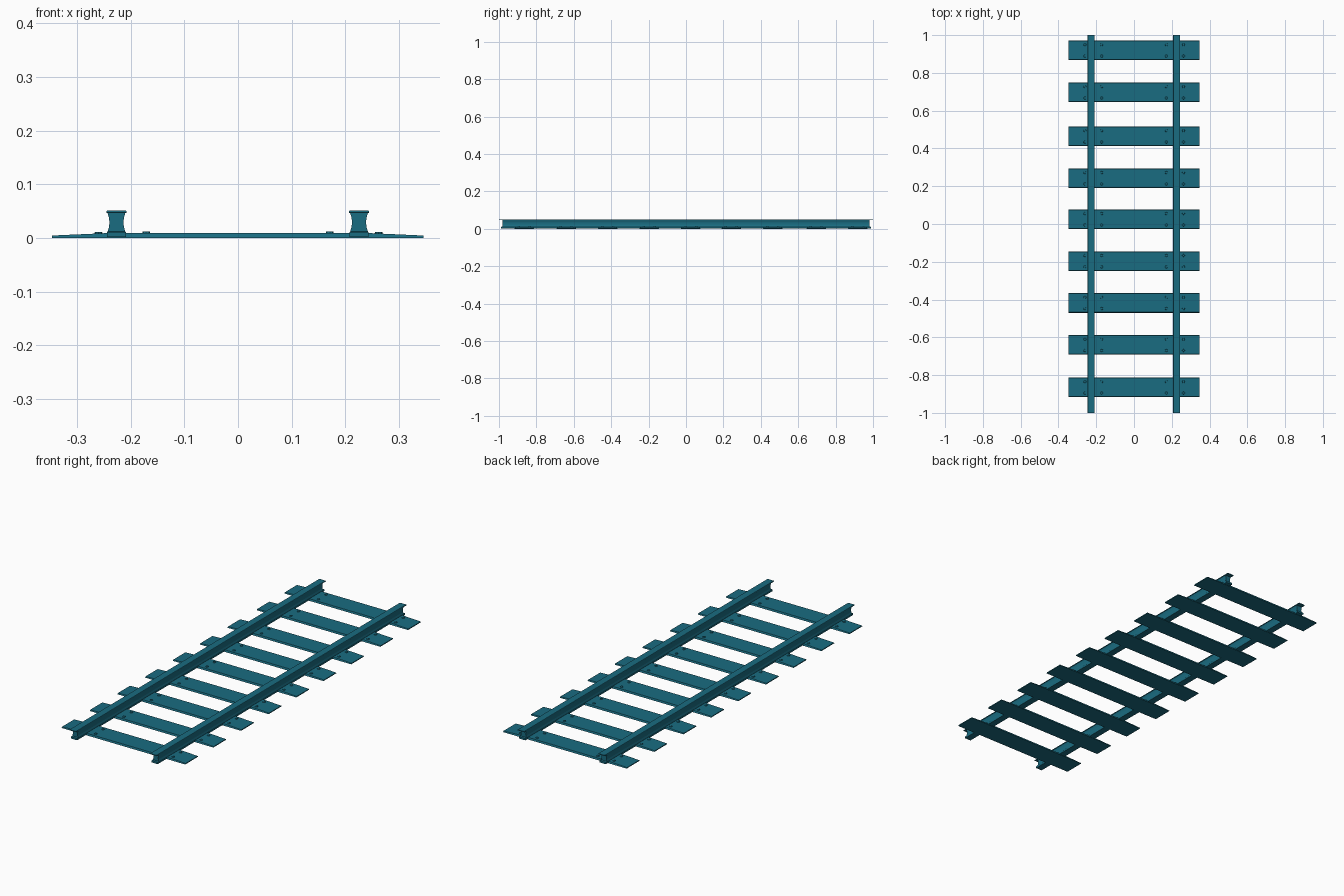
import bpy, bmesh
from mathutils import Matrix

if "Cube" in bpy.data.objects:
    bpy.data.objects.remove(bpy.data.objects["Cube"])


def loft(name, rings, mat):
    """Skin a stack of four-cornered rings and cap both ends."""
    bm = bmesh.new()
    rows = [[bm.verts.new(p) for p in ring] for ring in rings]
    for a, b in zip(rows, rows[1:]):
        for i in range(4):
            j = (i + 1) % 4
            bm.faces.new((a[i], a[j], b[j], b[i]))
    bm.faces.new(rows[0])
    bm.faces.new(rows[-1])
    return finish(name, bm, mat)


def finish(name, bm, mat):
    bmesh.ops.recalc_face_normals(bm, faces=bm.faces)
    me = bpy.data.meshes.new(name)
    bm.to_mesh(me)
    bm.free()
    me.materials.append(mat)
    ob = bpy.data.objects.new(name, me)
    bpy.context.collection.objects.link(ob)
    return ob


paint = bpy.data.materials.new("teal")
paint.diffuse_color = (0.01, 0.15, 0.22, 1)
paint.use_nodes = True
paint.node_tree.nodes["Principled BSDF"].inputs["Base Color"].default_value = paint.diffuse_color

# Rails: half width, height and half length, from foot to overhanging head
RAIL = [(0.0175, 0.002, 0.99), (0.0175, 0.011, 0.99), (0.0165, 0.012, 0.98),
        (0.014, 0.020, 0.98), (0.013, 0.029, 0.98), (0.014, 0.038, 0.98),
        (0.0165, 0.0465, 0.98), (0.0185, 0.047, 1.0), (0.0185, 0.0495, 1.0),
        (0.0175, 0.051, 1.0)]
for side, cx in (("left", -0.2265), ("right", 0.2255)):
    loft(f"rail_{side}", [[(cx - w, -l, z), (cx + w, -l, z),
                           (cx + w, l, z), (cx - w, l, z)]
                          for w, z, l in RAIL], paint)

# Sleepers: planks thinning towards both ends, with slightly sloped sides
SLEEPER = [(-0.347, 0.0045), (-0.245, 0.009), (0.245, 0.009), (0.346, 0.0045)]
ROWS = [0.919, 0.697, 0.464, 0.242, 0.025, -0.197, -0.418, -0.640, -0.865]
for n, cy in enumerate(ROWS):
    loft(f"sleeper_{n + 1}", [[(x, cy - 0.052, 0), (x, cy + 0.052, 0),
                               (x, cy + 0.049, z), (x, cy - 0.049, z)]
                              for x, z in SLEEPER], paint)

    # Bolts: a pair on each side of both rails
    bm = bmesh.new()
    for x, z in ((-0.26, 0.0085), (-0.171, 0.009), (0.171, 0.009), (0.262, 0.0085)):
        for dy in (-0.03, 0.03):
            bmesh.ops.create_cone(bm, cap_ends=True, segments=8, radius1=0.0085,
                                  radius2=0.0065, depth=0.006,
                                  matrix=Matrix.Translation((x, cy + dy, z)))
    finish(f"bolts_{n + 1}", bm, paint)
